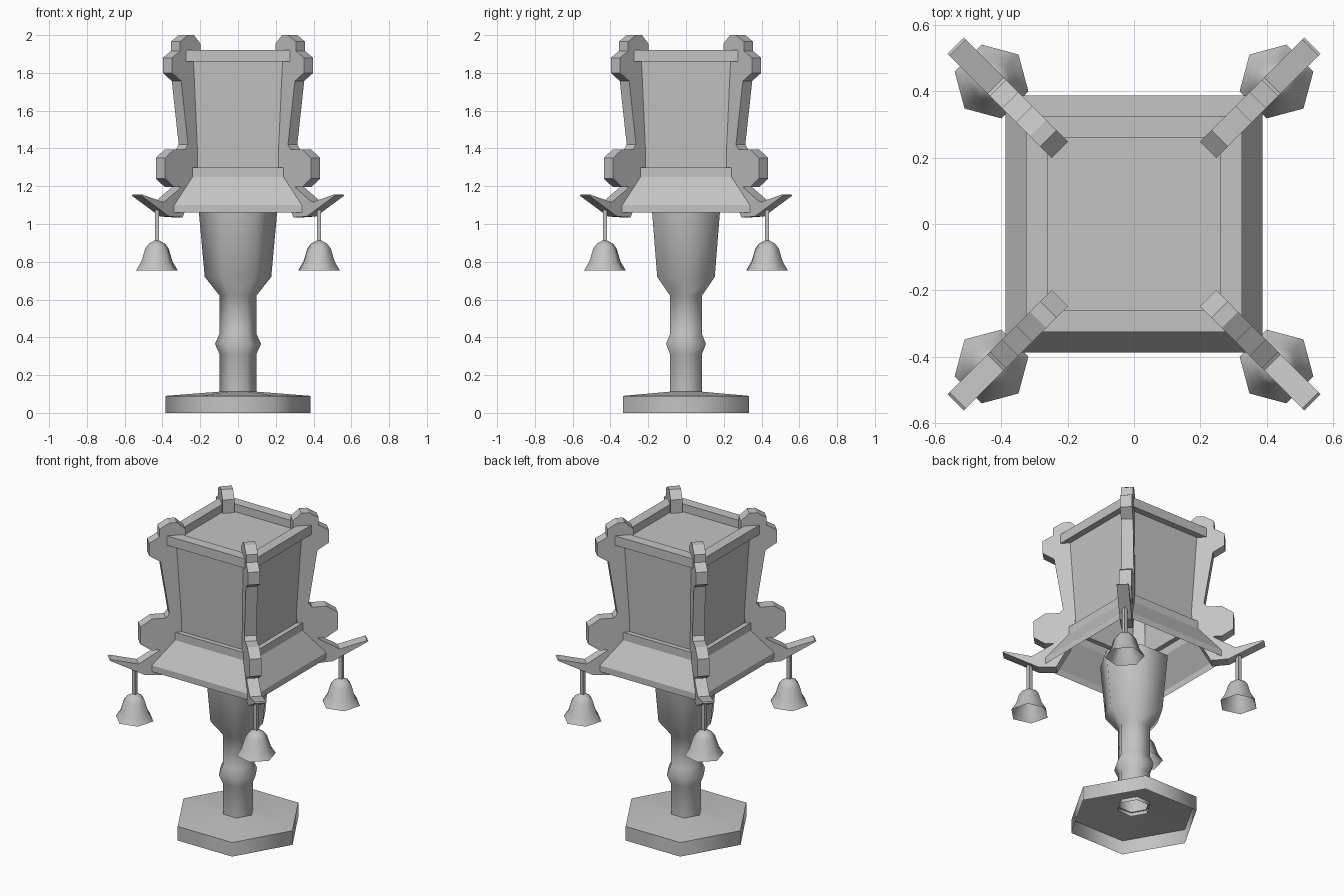
import bpy
import bmesh
from math import cos, sin, pi, radians, sqrt

cube = bpy.data.objects.get("Cube")
if cube:
    bpy.data.objects.remove(cube, do_unlink=True)

GREY = (0.55, 0.55, 0.55, 1)
stone = bpy.data.materials.new("plain grey")
stone.use_nodes = True
stone.diffuse_color = GREY
stone.node_tree.nodes["Principled BSDF"].inputs["Base Color"].default_value = GREY


def finish(name, bm, smooth=False):
    mesh = bpy.data.meshes.new(name)
    bm.to_mesh(mesh)
    bm.free()
    mesh.materials.append(stone)
    obj = bpy.data.objects.new(name, mesh)
    bpy.context.collection.objects.link(obj)
    if smooth:
        bpy.ops.object.select_all(action="DESELECT")
        obj.select_set(True)
        bpy.context.view_layer.objects.active = obj
        bpy.ops.object.shade_smooth_by_angle(angle=radians(65))
    return obj


def lathe(name, profile, sides, turn=0.0, centre=(0, 0), cap=False, smooth=False):
    """Sweep (radius, z) points, listed bottom to top, round a vertical axis."""
    bm = bmesh.new()
    rings = []
    for r, z in profile:
        angles = [turn + 2 * pi * i / sides for i in range(sides)]
        rings.append([bm.verts.new((centre[0] + r * cos(a), centre[1] + r * sin(a), z))
                      for a in angles])
    for low, high in zip(rings, rings[1:]):
        for i in range(sides):
            j = (i + 1) % sides
            bm.faces.new((low[i], low[j], high[j], high[i]))
    if cap:
        bm.faces.new(rings[-1])
    return finish(name, bm, smooth)


def fin(name, outline, angle, thickness=0.07):
    """Upright plate standing on a diagonal, cut from a (radius, z) outline."""
    bm = bmesh.new()
    c, s, h = cos(angle), sin(angle), thickness / 2
    face = bm.faces.new([bm.verts.new((r * c + h * s, r * s - h * c, z))
                         for r, z in outline])
    new = bmesh.ops.extrude_face_region(bm, geom=[face])["geom"]
    verts = [v for v in new if isinstance(v, bmesh.types.BMVert)]
    bmesh.ops.translate(bm, verts=verts, vec=(-thickness * s, thickness * c, 0))
    bmesh.ops.recalc_face_normals(bm, faces=bm.faces)
    return finish(name, bm)


# Hollow hexagonal foot and turned post
lathe("foot", [(0.385, 0), (0.385, 0.09), (0.09, 0.113)], 6, smooth=True)
lathe("post", [(0.097, 0.09), (0.097, 0.31), (0.122, 0.365), (0.097, 0.42),
               (0.097, 0.62), (0.176, 0.72), (0.208, 1.07)], 6, cap=True, smooth=True)

# Square lamp body: flared skirt, collar, tapered walls, rim and sunken top
body = [(0.387, 1.06), (0.387, 1.10), (0.29, 1.25), (0.29, 1.30), (0.26, 1.30),
        (0.285, 1.86), (0.325, 1.86), (0.325, 1.92), (0.26, 1.92), (0.26, 1.87)]
lathe("lamp_body", [(r * sqrt(2), z) for r, z in body], 4, turn=pi / 4, cap=True)

# Corner fins with a hanging bell under each upturned tail
fin_outline = [
    (0.45, 1.035), (0.55, 1.04), (0.76, 1.15), (0.752, 1.156), (0.59, 1.115),
    (0.46, 1.195), (0.513, 1.195), (0.58, 1.24), (0.58, 1.35), (0.513, 1.395),
    (0.43, 1.395), (0.409, 1.42), (0.461, 1.757), (0.528, 1.80), (0.528, 1.88),
    (0.468, 1.915), (0.468, 1.965), (0.409, 2.0), (0.365, 2.0), (0.316, 1.955),
    (0.316, 1.87), (0.34, 1.30), (0.37, 1.18)]
bell = [(0.115, 0.753), (0.086, 0.80), (0.064, 0.87), (0.045, 0.895), (0.012, 0.913)]
corners = [("front_right", 225), ("front_left", 315), ("back_left", 45), ("back_right", 135)]
for corner, degrees in corners:
    a = radians(degrees)
    spot = (0.607 * cos(a), 0.607 * sin(a))
    fin(corner + "_fin", fin_outline, a)
    lathe(corner + "_bell", bell, 6, a + pi / 6, spot, cap=True, smooth=True)
    lathe(corner + "_bell_cord", [(0.016, 0.90), (0.016, 1.08)], 4, a, spot)
